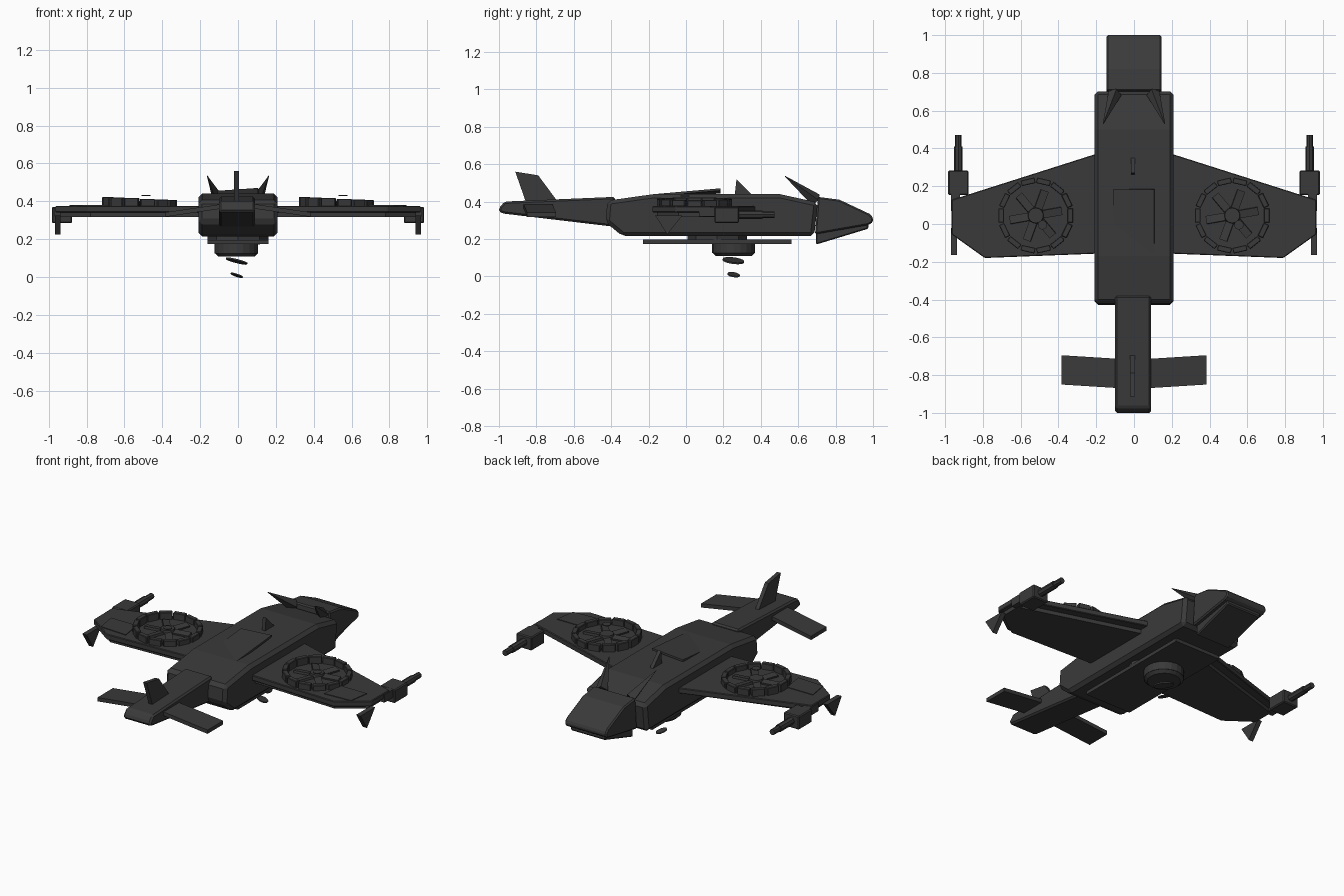
import bpy, bmesh, math
from mathutils import Vector, Matrix

if "Cube" in bpy.data.objects:
    bpy.data.objects.remove(bpy.data.objects["Cube"])

hull_grey = bpy.data.materials.new("dark_hull_grey")
hull_grey.use_nodes = True
GREY = (0.042, 0.042, 0.042, 1)
hull_grey.diffuse_color = GREY
hull_grey.node_tree.nodes["Principled BSDF"].inputs["Base Color"].default_value = GREY


def finish(name, bm, bevel=0):
    bmesh.ops.recalc_face_normals(bm, faces=bm.faces)
    mesh = bpy.data.meshes.new(name)
    bm.to_mesh(mesh)
    bm.free()
    mesh.materials.append(hull_grey)
    ob = bpy.data.objects.new(name, mesh)
    bpy.context.collection.objects.link(ob)
    if bevel:
        mod = ob.modifiers.new("bevel", "BEVEL")
        mod.width = bevel
        mod.segments = 1
        mod.limit_method = "ANGLE"
    return ob


def extrude(name, points, shift, bevel=0):
    """Solid made by sweeping a closed outline along a vector."""
    bm = bmesh.new()
    face = bm.faces.new([bm.verts.new(p) for p in points])
    out = bmesh.ops.extrude_face_region(bm, geom=[face])
    verts = [v for v in out["geom"] if isinstance(v, bmesh.types.BMVert)]
    bmesh.ops.translate(bm, verts=verts, vec=shift)
    return finish(name, bm, bevel)


def side_solid(name, profile, x, width, bevel=0):
    pts = [(x - width / 2, y, z) for y, z in profile]
    return extrude(name, pts, (width, 0, 0), bevel)


def plan_solid(name, outline, z0, z1, bevel=0):
    return extrude(name, [(x, y, z0) for x, y in outline], (0, 0, z1 - z0), bevel)


def box(name, centre, size, bevel=0, rot=None):
    bm = bmesh.new()
    bmesh.ops.create_cube(bm, size=1)
    bmesh.ops.scale(bm, vec=size, verts=bm.verts)
    if rot:
        bmesh.ops.rotate(bm, matrix=rot, verts=bm.verts)
    bmesh.ops.translate(bm, vec=centre, verts=bm.verts)
    return finish(name, bm, bevel)


def rod(name, start, end, r0, r1, sides):
    start, end = Vector(start), Vector(end)
    axis = end - start
    bm = bmesh.new()
    bmesh.ops.create_cone(bm, cap_ends=True, segments=sides, radius1=r0, radius2=r1, depth=axis.length)
    turn = axis.to_track_quat("Z", "Y").to_matrix().to_4x4()
    bm.transform(Matrix.Translation((start + end) / 2) @ turn)
    return finish(name, bm)


# Fuselage, cockpit and tail boom
side_solid("fuselage", [(-0.43, 0.29), (-0.42, 0.405), (-0.17, 0.44), (0.5, 0.44),
                        (0.705, 0.395), (0.685, 0.215), (-0.34, 0.215)], 0, 0.42, 0.02)
side_solid("cockpit", [(0.705, 0.425), (0.82, 0.41), (0.98, 0.335), (1.0, 0.315),
                       (1.0, 0.29), (0.975, 0.275), (0.69, 0.225)], 0, 0.29, 0.008)
side_solid("cockpit_chin", [(0.695, 0.24), (0.975, 0.285), (0.975, 0.255), (0.695, 0.17)], 0, 0.24, 0.006)
side_solid("tail_boom", [(-1.0, 0.365), (-0.97, 0.40), (-0.38, 0.425), (-0.38, 0.265),
                         (-0.97, 0.335), (-1.0, 0.345)], -0.005, 0.19, 0.01)

# Fins on the centreline
side_solid("tail_fin", [(-0.913, 0.56), (-0.79, 0.54), (-0.69, 0.405), (-0.85, 0.38)], -0.008, 0.025)
side_solid("back_fin", [(0.27, 0.52), (0.36, 0.43), (0.26, 0.43)], -0.005, 0.022)

# Slightly tilted hatch on the back
box("roof_hatch", (0, 0.01, 0.442), (0.215, 0.35, 0.012), 0,
    Matrix.Rotation(math.radians(5), 3, "X") @ Matrix.Rotation(math.radians(-4), 3, "Y"))

# Belly plate and turret
box("belly_plate", (0, 0.167, 0.185), (0.32, 0.795, 0.022))
rod("belly_mount", (0, 0.167, 0.19), (0, 0.167, 0.22), 0.16, 0.16, 8)
rod("turret_drum", (-0.008, 0.255, 0.125), (-0.008, 0.255, 0.18), 0.115, 0.115, 20)
rod("turret_rim", (-0.008, 0.255, 0.108), (-0.008, 0.255, 0.125), 0.095, 0.113, 20)
rod("turret_lens", (-0.008, 0.253, 0.08), (-0.006, 0.254, 0.088), 0.058, 0.058, 16)
rod("sensor_disc", (-0.008, 0.254, 0.006), (-0.006, 0.255, 0.012), 0.034, 0.034, 12)

for side, s in (("left", 1), ("right", -1)):
    # Wing: upper skin over a smaller lower slab
    wing = [(0.15, 0.385), (0.22, 0.365), (0.965, 0.128), (0.965, -0.055),
            (0.79, -0.18), (0.15, -0.155)]
    plan_solid(side + "_wing", [(s * x, y) for x, y in wing], 0.342, 0.376, 0.004)
    lower = [(0.15, 0.33), (0.94, 0.09), (0.94, -0.04), (0.78, -0.155), (0.15, -0.13)]
    plan_solid(side + "_wing_underside", [(s * x, y) for x, y in lower], 0.318, 0.345)
    panel = [(0.89, 0.01), (0.71, 0.01), (0.69, -0.13), (0.87, -0.12)]
    plan_solid(side + "_wing_panel", [(s * x, y) for x, y in panel], 0.374, 0.380)

    # Lift fan: hub, blades and segmented ring
    cx, cy = s * 0.52, 0.045
    rod(side + "_fan_hub", (cx, cy, 0.37), (cx, cy, 0.402), 0.045, 0.04, 14)
    for i in range(6):
        a = math.radians(60 * i + 10)
        d = Vector((math.cos(a), math.sin(a), 0))
        rot = Matrix.Rotation(a, 3, "Z") @ Matrix.Rotation(math.radians(10), 3, "X")
        box(f"{side}_fan_blade_{i}", Vector((cx, cy, 0.383)) + d * 0.09, (0.1, 0.042, 0.014), 0, rot)
    count = 14
    for i in range(count):
        a = 2 * math.pi * i / count
        d = Vector((math.cos(a), math.sin(a), 0))
        z = 0.39 - 0.008 * math.cos(a)
        box(f"{side}_fan_ring_{i}", Vector((cx, cy, z)) + d * 0.183,
            (0.03, 0.075, 0.05), 0.003, Matrix.Rotation(a, 3, "Z"))
    rod(side + "_fan_cap", (cx + 0.035, cy - 0.05, 0.428), (cx + 0.035, cy - 0.05, 0.433), 0.025, 0.025, 10)

    # Wing tip gun
    box(side + "_gun_body", (s * 0.93, 0.218, 0.328), (0.108, 0.13, 0.085), 0.006)
    box(side + "_gun_bracket", (s * 0.945, 0.12, 0.345), (0.05, 0.1, 0.05))
    rod(side + "_gun_sleeve", (s * 0.93, 0.27, 0.33), (s * 0.93, 0.41, 0.33), 0.023, 0.023, 8)
    rod(side + "_gun_barrel", (s * 0.93, 0.4, 0.33), (s * 0.93, 0.472, 0.33), 0.018, 0.018, 8)

    # Downward tip fin
    side_solid(side + "_tip_fin", [(-0.165, 0.325), (-0.02, 0.325), (-0.1, 0.225)], s * 0.953, 0.03)

    # Drooping tailplane
    span = [(0.06, -0.715, 0.365), (0.383, -0.695, 0.318), (0.383, -0.85, 0.318), (0.06, -0.87, 0.365)]
    extrude(side + "_tailplane", [(s * x, y, z) for x, y, z in span], (0, 0, 0.024))

    # Swept horn behind the cockpit
    rod(side + "_horn", (s * 0.1, 0.695, 0.408), (s * 0.163, 0.53, 0.535), 0.036, 0.002, 4)
